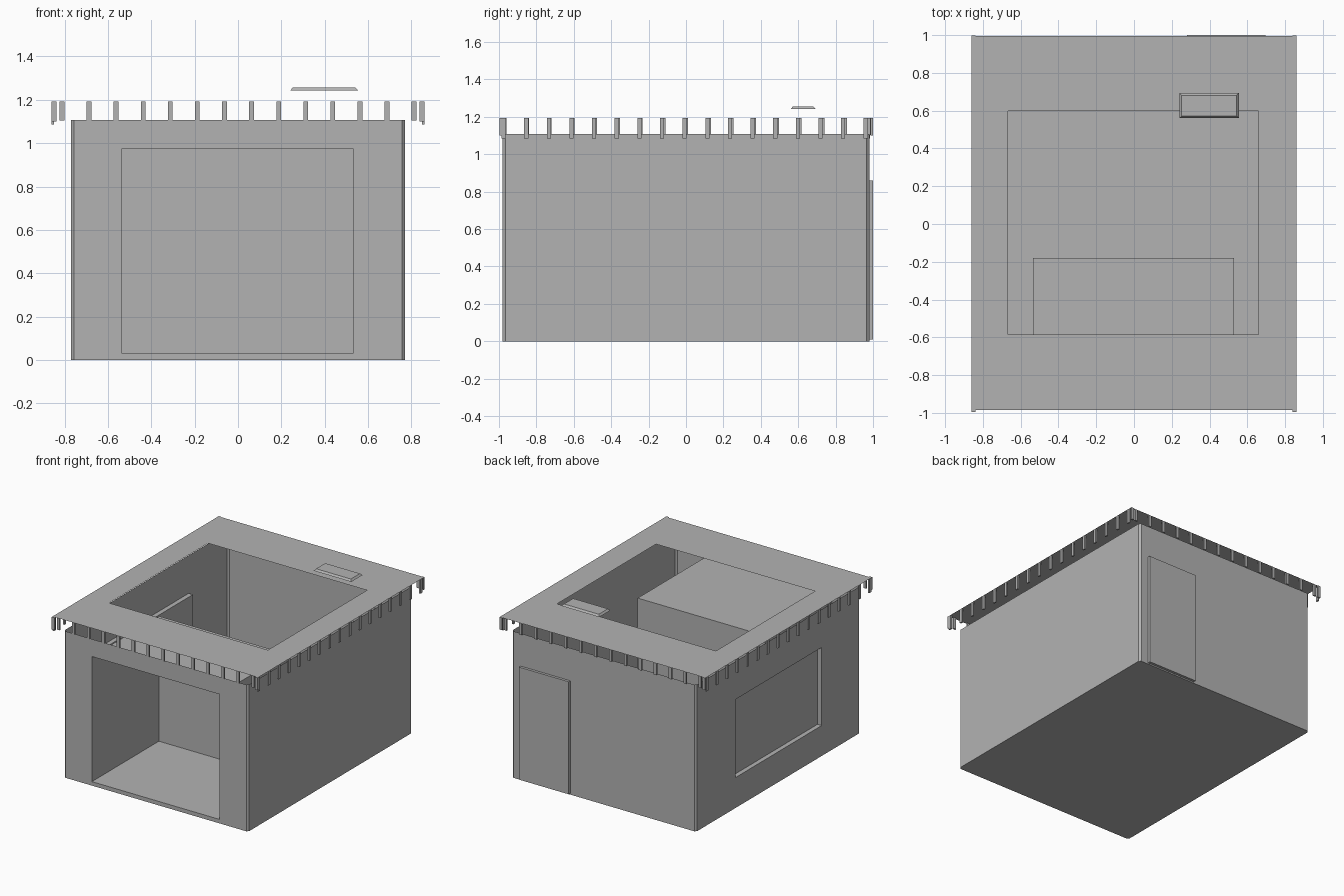
import bpy
import bmesh
from mathutils import Vector

if "Cube" in bpy.data.objects:
    bpy.data.objects.remove(bpy.data.objects["Cube"], do_unlink=True)

# Single plain grey
grey = bpy.data.materials.new("plain_grey")
grey.use_nodes = True
colour = (0.45, 0.45, 0.45, 1)
grey.diffuse_color = colour
grey.node_tree.nodes["Principled BSDF"].inputs["Base Color"].default_value = colour

HX, HY, WALL_TOP, ROOF_Z = 0.77, 0.98, 1.107, 1.193


def finish(name, bm):
    bmesh.ops.remove_doubles(bm, verts=bm.verts, dist=0.0001)
    bmesh.ops.recalc_face_normals(bm, faces=bm.faces)
    mesh = bpy.data.meshes.new(name)
    bm.to_mesh(mesh)
    bm.free()
    mesh.materials.append(grey)
    obj = bpy.data.objects.new(name, mesh)
    bpy.context.collection.objects.link(obj)
    return obj


def rect(axis, level, u0, u1, v0, v1):
    """Rectangle of four points on a plane across the given axis."""
    loop = []
    for u, v in ((u0, v0), (u1, v0), (u1, v1), (u0, v1)):
        point = [u, v]
        point.insert(axis, level)
        loop.append(Vector(point))
    return loop


def face(bm, loop):
    bm.faces.new([bm.verts.new(p) for p in loop])


def ring(bm, outer, inner):
    for i in range(4):
        j = (i + 1) % 4
        face(bm, [outer[i], outer[j], inner[j], inner[i]])


def recessed_wall(bm, axis, level, outer, opening, back):
    hole, rear = rect(axis, level, *opening), rect(axis, back, *opening)
    ring(bm, rect(axis, level, *outer), hole)
    ring(bm, hole, rear)
    face(bm, rear)


def add_box(bm, lo, hi):
    lo_loop = rect(2, lo[2], lo[0], hi[0], lo[1], hi[1])
    hi_loop = rect(2, hi[2], lo[0], hi[0], lo[1], hi[1])
    face(bm, lo_loop)
    face(bm, hi_loop)
    ring(bm, lo_loop, hi_loop)


# Walls: open-topped shell with a deep front niche and a shallow side window
bm = bmesh.new()
c = 0.014
across, along = (c - HX, HX - c, 0, WALL_TOP), (c - HY, HY - c, 0, WALL_TOP)
recessed_wall(bm, 1, -HY, across, (-0.535, 0.53, 0.03, 0.975), -0.18)
recessed_wall(bm, 0, -HX, along, (-0.52, 0.51, 0.23, 0.82), -0.735)
face(bm, rect(1, HY, *across))
face(bm, rect(0, HX, *along))
for sx in (-1, 1):
    for sy in (-1, 1):
        a, b = (sx * (HX - c), sy * HY), (sx * HX, sy * (HY - c))
        face(bm, [Vector((*a, 0)), Vector((*b, 0)),
                  Vector((*b, WALL_TOP)), Vector((*a, WALL_TOP))])
bmesh.ops.remove_doubles(bm, verts=bm.verts, dist=0.0001)
# Floor follows the chamfered outline
base = [e for e in bm.edges if e.is_boundary and all(v.co.z < 0.001 for v in e.verts)]
bmesh.ops.contextual_create(bm, geom=base)
finish("walls", bm)

# Roof sheet with a large skylight opening
bm = bmesh.new()
RX, FRONT, BACK = 0.86, -0.986, 0.995
ring(bm, rect(2, ROOF_Z, -RX, RX, FRONT, BACK),
     rect(2, ROOF_Z, -0.668, 0.66, -0.585, 0.597))
finish("roof", bm)

# Short slats hanging from the roof edges
bm = bmesh.new()
w, t = 0.011, 0.012
for i in range(14):
    x = -0.8125 + 0.125 * i
    add_box(bm, (x - w, FRONT, 1.104), (x + w, FRONT + t, ROOF_Z))
    add_box(bm, (x - w, BACK - t, 1.104), (x + w, BACK, ROOF_Z))
for i in range(17):
    y = -0.975 + 0.121 * i
    add_box(bm, (RX - t, y - w, 1.085), (RX, y + w, ROOF_Z))
    y = -0.972 + 0.1215 * i
    add_box(bm, (-RX, y - w, 1.085), (t - RX, y + w, ROOF_Z))
for sx in (-1, 1):
    for y in (FRONT - 0.01, BACK - 0.008):
        x = sx * (RX - w)
        add_box(bm, (x - w, y, 1.1), (x + w, y + t, ROOF_Z))
finish("roof_edge_slats", bm)

# Back door
bm = bmesh.new()
add_box(bm, (0.28, 0.97, 0.01), (0.695, 1.0, 0.86))
finish("back_door", bm)

# Thin raised plate above the roof
bm = bmesh.new()
lower, upper = rect(2, 1.242, 0.24, 0.555, 0.56, 0.693), rect(2, 1.256, 0.252, 0.543, 0.572, 0.681)
face(bm, lower)
face(bm, upper)
ring(bm, lower, upper)
finish("raised_plate", bm)
